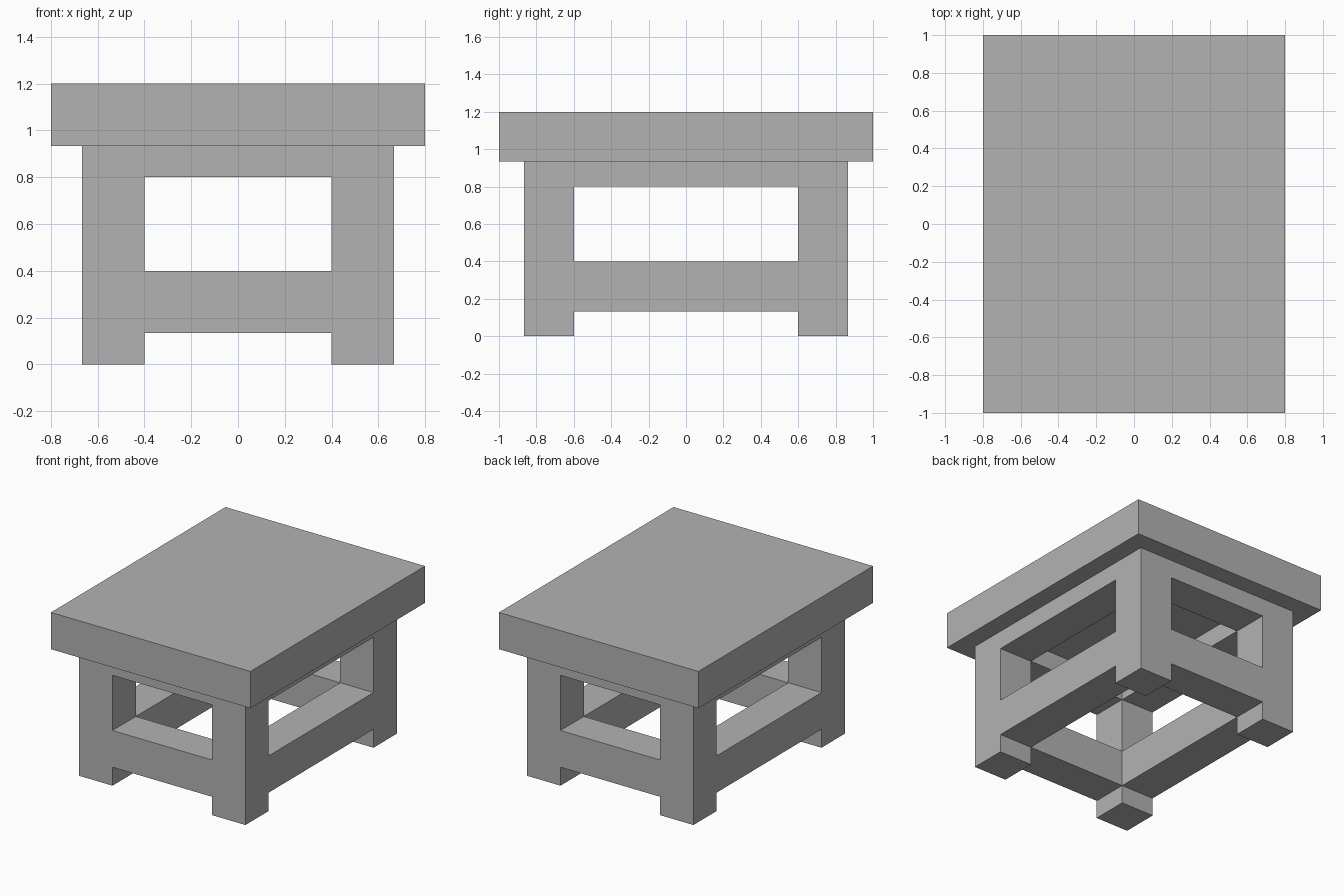
import bpy

# Remove the default cube
cube = bpy.data.objects.get("Cube")
if cube:
    bpy.data.objects.remove(cube, do_unlink=True)

# Single plain grey material
grey = bpy.data.materials.new("plain_grey")
grey.use_nodes = True
colour = (0.45, 0.45, 0.45, 1)
grey.diffuse_color = colour
grey.node_tree.nodes["Principled BSDF"].inputs["Base Color"].default_value = colour

U = 2 / 15          # module: half the timber thickness
TIMBER = 2 * U      # leg, rail and top thickness
LEG_X, LEG_Y = 4 * U, 5.5 * U   # leg centres


def box(name, centre, size):
    bpy.ops.mesh.primitive_cube_add(size=1, location=centre)
    obj = bpy.context.object
    obj.name = name
    obj.scale = size
    bpy.ops.object.transform_apply(location=False, rotation=False, scale=True)
    obj.data.materials.append(grey)


# Overhanging table top
box("table_top", (0, 0, 8 * U), (12 * U, 15 * U, TIMBER))

# Four square legs
for y, end in ((-LEG_Y, "front"), (LEG_Y, "back")):
    for x, side in ((-LEG_X, "right"), (LEG_X, "left")):
        box(f"{end}_{side}_leg", (x, y, 3.5 * U), (TIMBER, TIMBER, 7 * U))

# Low rails and upper aprons between the legs
for part, z, height in (("rail", 2 * U, TIMBER), ("apron", 6.5 * U, U)):
    for y, end in ((-LEG_Y, "front"), (LEG_Y, "back")):
        box(f"{end}_{part}", (0, y, z), (2 * LEG_X - TIMBER, TIMBER, height))
    for x, side in ((-LEG_X, "right"), (LEG_X, "left")):
        box(f"{side}_{part}", (x, 0, z), (TIMBER, 2 * LEG_Y - TIMBER, height))
